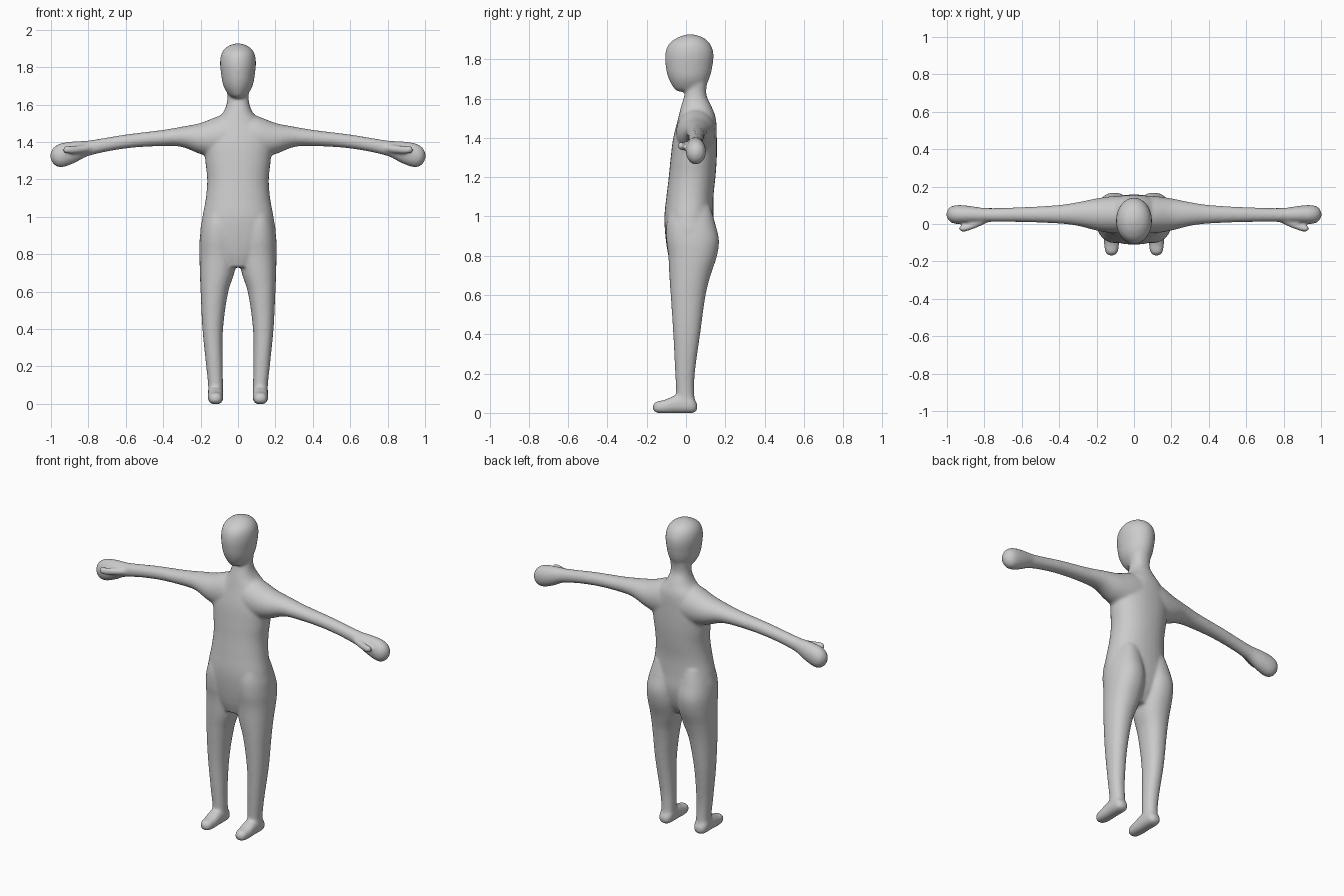
import bpy, bmesh, math
from mathutils import Vector

cube = bpy.data.objects.get("Cube")
if cube:
    bpy.data.objects.remove(cube)

SEGMENTS = 32
STEPS = 6


def smooth_sections(sections):
    """Resample cross-sections with a curve through every one of them."""
    rows = [Vector(s) for s in sections]
    result = []
    for i in range(len(rows) - 1):
        p, a, b, n = (rows[max(i - 1, 0)], rows[i], rows[i + 1],
                      rows[min(i + 2, len(rows) - 1)])
        # tangents scaled by spacing so uneven sections do not overshoot
        gap = b[0] - a[0]
        ta = (b - p) * (gap / (b[0] - p[0]))
        tb = (n - a) * (gap / (n[0] - a[0]))
        for k in range(STEPS):
            t = k / STEPS
            h = t * t * (3 - 2 * t)
            result.append(a * (1 - h) + b * h
                          + ta * (t * (1 - t) ** 2) - tb * (t * t * (1 - t)))
    return result + [rows[-1]]


def loft(bm, axis, sections, mirror=False, power=2.2):
    """Skin rounded sections (position, min, max, min, max) along an axis."""
    u, v = [i for i in range(3) if i != axis]
    for side in ((1, -1) if mirror else (1,)):
        rings = []
        for pos, u0, u1, v0, v1 in smooth_sections(sections):
            ring = []
            for k in range(SEGMENTS):
                ang = math.tau * k / SEGMENTS
                c, s = math.cos(ang), math.sin(ang)
                co = Vector()
                co[axis] = pos
                co[u] = (u0 + u1) / 2 + (u1 - u0) / 2 * math.copysign(abs(c) ** (2 / power), c)
                co[v] = (v0 + v1) / 2 + (v1 - v0) / 2 * math.copysign(abs(s) ** (2 / power), s)
                co.x *= side
                ring.append(bm.verts.new(co))
            rings.append(ring)
        faces = [bm.faces.new(rings[0][::-1]), bm.faces.new(rings[-1])]
        for lo, hi in zip(rings, rings[1:]):
            for k in range(SEGMENTS):
                j = (k + 1) % SEGMENTS
                faces.append(bm.faces.new((lo[k], lo[j], hi[j], hi[k])))
        bmesh.ops.recalc_face_normals(bm, faces=faces)


def centred(rows):
    """Turn (height, half width, front, back) into full sections."""
    return [(z, -w, w, f, b) for z, w, f, b in rows]


bm = bmesh.new()

# Torso and neck
loft(bm, 2, centred([
    (.73, .08, -.07, .08), (.8, .15, -.09, .12), (.9, .2, -.105, .143),
    (1, .19, -.11, .14), (1.1, .172, -.1, .14), (1.2, .165, -.088, .15),
    (1.3, .175, -.078, .157), (1.4, .18, -.065, .157), (1.5, .13, -.04, .152),
    (1.56, .078, -.025, .13), (1.62, .058, -.008, .104), (1.7, .06, 0, .11)]))

# Head
loft(bm, 2, centred([
    (1.635, .025, -.04, .07), (1.65, .048, -.06, .09), (1.7, .078, -.088, .118),
    (1.76, .09, -.103, .134), (1.83, .096, -.105, .14), (1.88, .085, -.085, .122),
    (1.912, .055, -.04, .085), (1.927, .015, .005, .04)]), power=2)

# Legs and buttocks
loft(bm, 2, [
    (.03, .08, .16, -.05, .05), (.1, .08, .16, -.05, .042),
    (.2, .082, .17, -.055, .045), (.4, .08, .19, -.065, .072),
    (.6, .052, .2, -.078, .1), (.7, .02, .204, -.085, .125),
    (.8, .005, .206, -.09, .158), (.88, .005, .205, -.1, .168),
    (.96, .01, .193, -.1, .15), (1.05, .03, .165, -.08, .125)], mirror=True)

# Feet
loft(bm, 1, [
    (-.168, .105, .135, .015, .04), (-.155, .089, .151, .002, .056),
    (-.11, .08, .16, -.002, .066), (-.05, .079, .161, -.002, .09),
    (.02, .079, .161, -.002, .09), (.045, .086, .154, .003, .065),
    (.058, .105, .135, .018, .045)], mirror=True, power=2.5)

# Arms and hands
loft(bm, 0, [
    (0, -.045, .152, 1.32, 1.56), (.1, -.05, .15, 1.31, 1.54),
    (.2, -.035, .137, 1.335, 1.502), (.3, -.01, .117, 1.373, 1.482),
    (.4, .002, .102, 1.378, 1.465), (.6, .01, .09, 1.365, 1.44),
    (.8, .01, .086, 1.325, 1.408), (.88, .003, .097, 1.285, 1.403),
    (.95, 0, .101, 1.264, 1.392), (.987, .014, .088, 1.282, 1.37),
    (1.003, .04, .062, 1.31, 1.342)], mirror=True, power=2)

# Thumbs
loft(bm, 0, [
    (.76, .02, .06, 1.35, 1.39), (.83, -.015, .025, 1.342, 1.384),
    (.9, -.04, -.006, 1.336, 1.38), (.925, -.04, -.01, 1.34, 1.378),
    (.936, -.032, -.018, 1.35, 1.368)], mirror=True, power=2)

mesh = bpy.data.meshes.new("body")
bm.to_mesh(mesh)
bm.free()
body = bpy.data.objects.new("body", mesh)
bpy.context.collection.objects.link(body)

# Plain grey clay
clay = bpy.data.materials.new("grey clay")
clay.use_nodes = True
colour = (.6, .6, .6, 1)
clay.diffuse_color = colour
clay.node_tree.nodes["Principled BSDF"].inputs["Base Color"].default_value = colour
mesh.materials.append(clay)

# Fuse the parts into one skin and soften the joins
fuse = body.modifiers.new("fuse", 'REMESH')
fuse.mode = 'VOXEL'
fuse.voxel_size = .008
fuse.use_smooth_shade = True
soften = body.modifiers.new("soften", 'SMOOTH')
soften.factor = .5
soften.iterations = 10

for other in bpy.context.selected_objects:
    other.select_set(False)
body.select_set(True)
bpy.context.view_layer.objects.active = body
bpy.ops.object.convert(target='MESH')
bpy.ops.object.shade_smooth()
